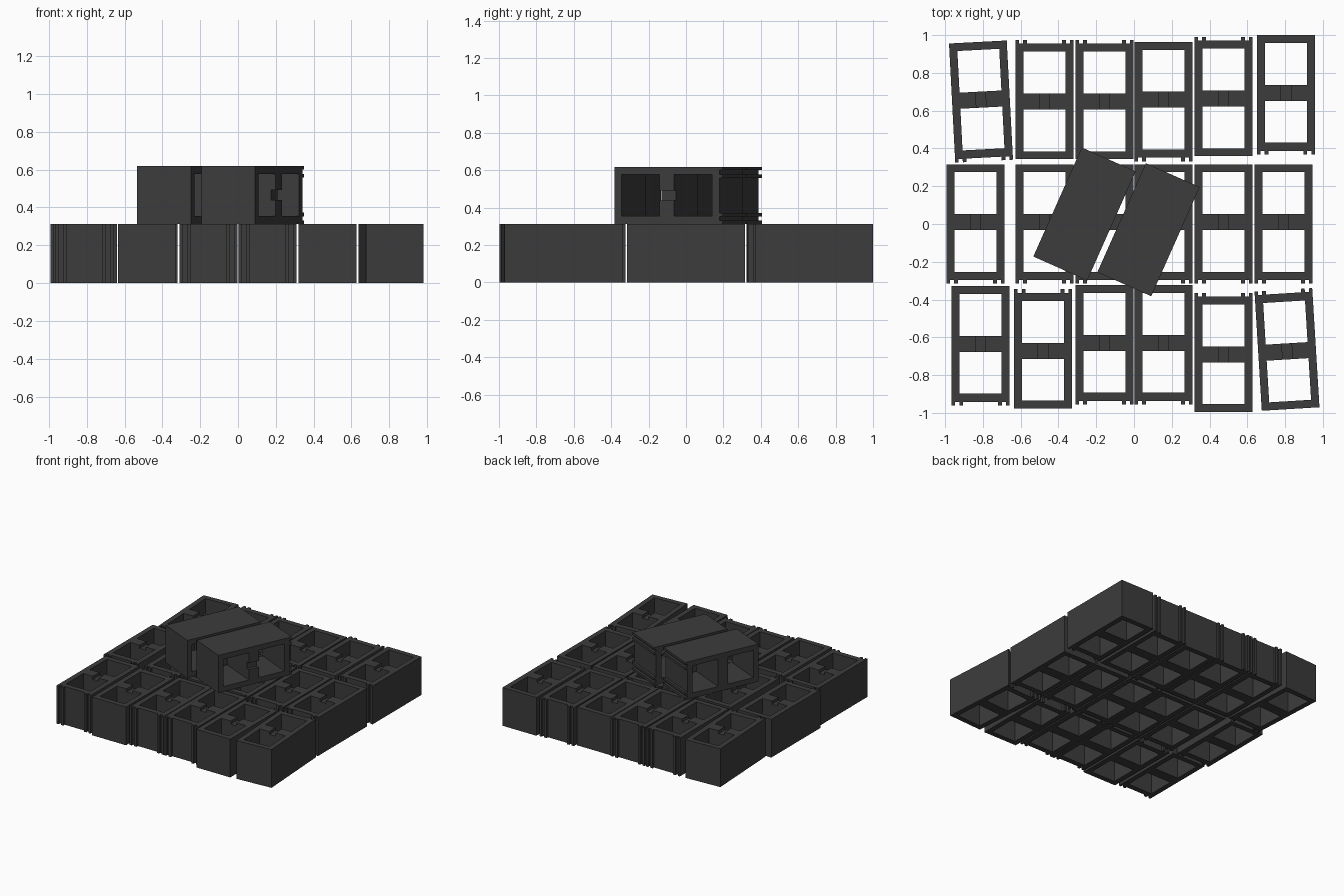
import bpy
import bmesh
from math import radians
from mathutils import Matrix

cube = bpy.data.objects.get("Cube")
if cube:
    bpy.data.objects.remove(cube, do_unlink=True)

# Concrete material
grey = (0.045, 0.045, 0.045, 1)
concrete = bpy.data.materials.new("dark_grey_concrete")
concrete.use_nodes = True
concrete.diffuse_color = grey
shader = concrete.node_tree.nodes["Principled BSDF"]
shader.inputs["Base Color"].default_value = grey
shader.inputs["Roughness"].default_value = 0.9

# Block dimensions
W, L, H = 0.306, 0.632, 0.312
WALL, TOOTH = 0.042, 0.019
HALF_W, HALF_L = W / 2, L / 2


def mesh_object(name, bm):
    bmesh.ops.recalc_face_normals(bm, faces=bm.faces)
    mesh = bpy.data.meshes.new(name)
    bm.to_mesh(mesh)
    bm.free()
    obj = bpy.data.objects.new(name, mesh)
    bpy.context.collection.objects.link(obj)
    return obj


def boxes(name, extents):
    bm = bmesh.new()
    for lo, hi in extents:
        size = [b - a for a, b in zip(lo, hi)]
        mid = [(a + b) / 2 for a, b in zip(lo, hi)]
        bmesh.ops.create_cube(bm, size=1, matrix=Matrix.Translation(mid) @ Matrix.Diagonal((*size, 1)))
    return mesh_object(name, bm)


def block_mesh():
    # Plan outline with a pair of teeth at each corner of one end
    inner = HALF_L - TOOTH
    half = [(HALF_W, -HALF_L), (HALF_W, HALF_L)]
    for inset, y in ((0.018, HALF_L), (0.018, inner), (0.04, inner),
                     (0.04, HALF_L), (0.06, HALF_L), (0.06, inner)):
        half.append((HALF_W - inset, y))
    outline = half + [(-x, y) for x, y in reversed(half)]
    bm = bmesh.new()
    face = bm.faces.new([bm.verts.new((x, y, -H / 2)) for x, y in outline])
    solid = bmesh.ops.extrude_face_region(bm, geom=[face])
    top = [v for v in solid["geom"] if isinstance(v, bmesh.types.BMVert)]
    bmesh.ops.translate(bm, verts=top, vec=(0, 0, H))
    body = mesh_object("block_body", bm)
    body.data.materials.append(concrete)

    # Two open cells, and a shallow groove across the web
    x = HALF_W - WALL
    cells = boxes("cell_cutter", [((-x, -0.274, -H), (x, -0.053, H)),
                                  ((-x, 0.032, -H), (x, 0.253, H))])
    groove = boxes("groove_cutter", [((-0.026, -0.1, H / 2 - 0.025), (0.026, 0.08, H))])
    for cutter in (cells, groove):
        cutter.hide_render = True
        mod = body.modifiers.new(cutter.name, "BOOLEAN")
        mod.operation, mod.solver, mod.object = "DIFFERENCE", "EXACT", cutter
    graph = bpy.context.evaluated_depsgraph_get()
    mesh = bpy.data.meshes.new_from_object(body.evaluated_get(graph))
    for obj in (body, cells, groove):
        bpy.data.objects.remove(obj, do_unlink=True)
    mesh.name = "cinder_block"
    mesh.materials.clear()
    mesh.materials.append(concrete)
    return mesh


block = block_mesh()


def place(name, matrix):
    obj = bpy.data.objects.new(name, block)
    bpy.context.collection.objects.link(obj)
    obj.matrix_world = matrix


# Base layer: x, y, turn in degrees (a half turn puts the teeth at the front)
rows = {
    "back": [(-0.81, 0.648, 183), (-0.474, 0.659, 0), (-0.156, 0.659, 0),
             (0.156, 0.648, 180), (0.474, 0.675, 0), (0.804, 0.684, 180)],
    "middle": [(x, 0, 180) for x in (-0.839, -0.474, -0.156, 0.156, 0.474, 0.791)],
    "front": [(-0.812, -0.645, 180), (-0.481, -0.661, 0), (-0.156, -0.64, 180),
              (0.156, -0.64, 180), (0.474, -0.68, 0), (0.81, -0.664, 3.5)],
}
for row, spots in rows.items():
    for i, (x, y, turn) in enumerate(spots, 1):
        place(f"{row}_block_{i}",
              Matrix.Translation((x, y, H / 2)) @ Matrix.Rotation(radians(turn), 4, "Z"))

# Two blocks lying on their sides on top
for i, (x, y) in enumerate([(-0.262, 0.053), (0.077, -0.03)], 1):
    place(f"top_block_{i}",
          Matrix.Translation((x, y, H + HALF_W))
          @ Matrix.Rotation(radians(-24), 4, "Z") @ Matrix.Rotation(radians(90), 4, "Y"))
